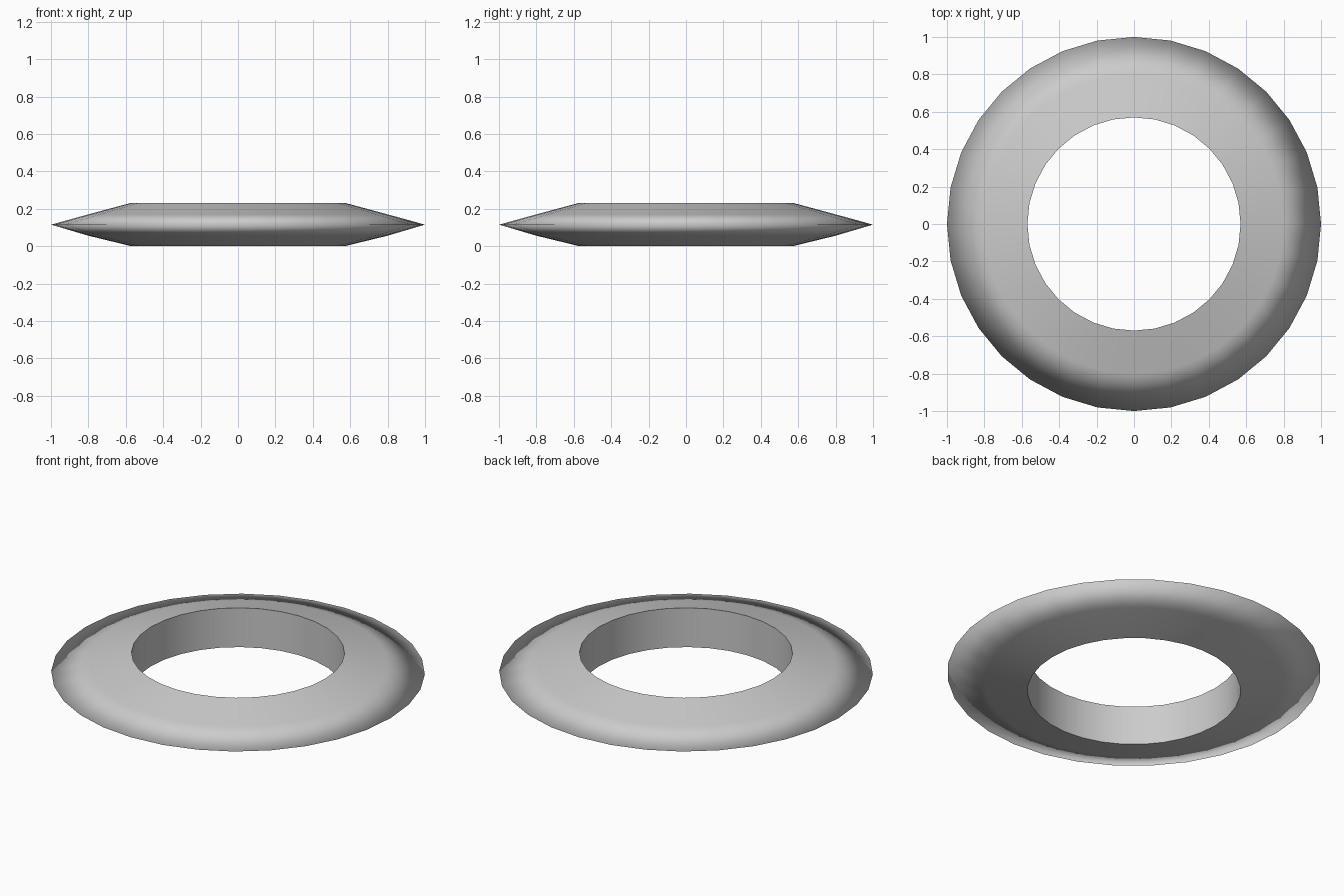
import bpy, bmesh, math

if "Cube" in bpy.data.objects:
    bpy.data.objects.remove(bpy.data.objects["Cube"])

SIDES = 32
# ring cross-section (radius, height): inner wall plus tapered outer rim
PROFILE = [(0.57, 0.0), (0.80, 0.056), (1.0, 0.115), (0.80, 0.17), (0.57, 0.232)]
SHARP = (0, 4)  # profile points that stay as crisp edges

bm = bmesh.new()
loops = []
for r, z in PROFILE:
    loops.append([bm.verts.new((r * math.cos(2 * math.pi * i / SIDES),
                                r * math.sin(2 * math.pi * i / SIDES), z))
                  for i in range(SIDES)])

# skin the loops, closing back across the inner wall
for k, low in enumerate(loops):
    high = loops[(k + 1) % len(loops)]
    for i in range(SIDES):
        j = (i + 1) % SIDES
        bm.faces.new((low[i], low[j], high[j], high[i])).smooth = True

# crisp borders of the hole
for k in SHARP:
    for i in range(SIDES):
        bm.edges.get((loops[k][i], loops[k][(i + 1) % SIDES])).smooth = False

bmesh.ops.recalc_face_normals(bm, faces=bm.faces)
mesh = bpy.data.meshes.new("ring")
bm.to_mesh(mesh)
bm.free()
ring = bpy.data.objects.new("ring", mesh)
bpy.context.collection.objects.link(ring)
